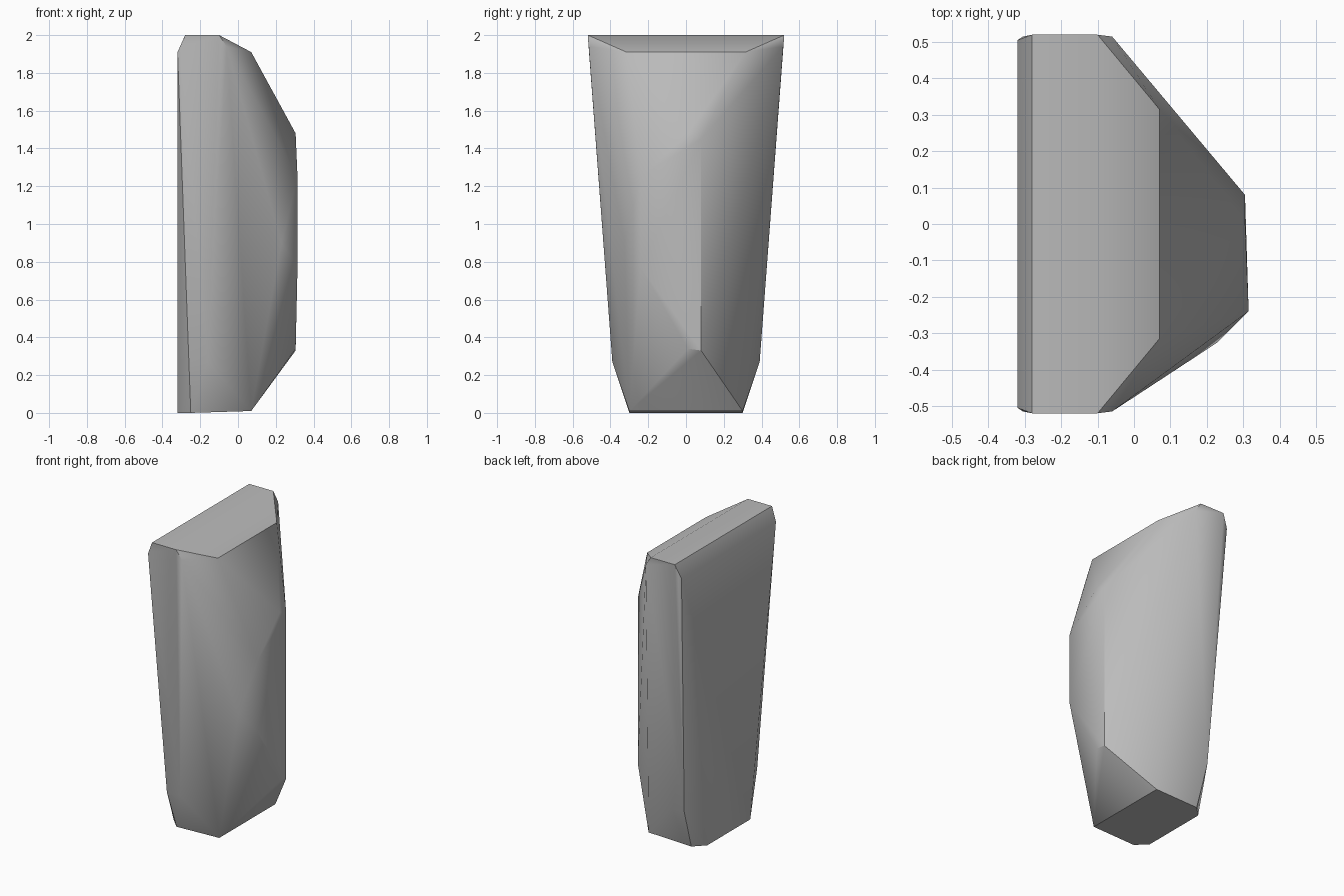
import bpy
import bmesh
import math

cube = bpy.data.objects.get("Cube")
if cube:
    bpy.data.objects.remove(cube, do_unlink=True)

# Stone colour
stone = bpy.data.materials.new("stone grey")
stone.use_nodes = True
grey = (0.5, 0.5, 0.5, 1)
stone.diffuse_color = grey
bsdf = stone.node_tree.nodes["Principled BSDF"]
bsdf.inputs["Base Color"].default_value = grey
bsdf.inputs["Roughness"].default_value = 0.9

# Corners repeated on both sides: x, half depth, z
paired = [
    (-0.28, 0.52, 2.0), (-0.10, 0.52, 2.0),      # top ledge
    (-0.305, 0.515, 1.93), (-0.06, 0.515, 1.94),  # worn top corners
    (-0.32, 0.505, 1.91), (0.07, 0.315, 1.91),   # shoulder
    (-0.26, 0.39, 0.27), (-0.16, 0.39, 0.27),    # lower chamfer
    (-0.32, 0.23, 0.0), (-0.25, 0.30, 0.0), (0.07, 0.30, 0.01),  # foot
]

# Corners of the uneven bulging face: x, y, z
bulge = [
    (0.305, 0.08, 1.45), (0.305, 0.01, 1.48), (0.315, -0.24, 1.25),
    (0.315, -0.24, 0.77), (0.305, 0.01, 0.34), (0.305, 0.08, 0.33),
    (0.23, -0.325, 0.90),
]

# Rock: faceted hull around the corners
bm = bmesh.new()
for x, y, z in paired:
    for side in (-1, 1):
        bm.verts.new((x, side * y, z))
for corner in bulge:
    bm.verts.new(corner)
result = bmesh.ops.convex_hull(bm, input=bm.verts[:])
spare = {g for g in result["geom_interior"] + result["geom_unused"]
         if isinstance(g, bmesh.types.BMVert)}
bmesh.ops.delete(bm, geom=list(spare), context="VERTS")
bmesh.ops.dissolve_limit(bm, angle_limit=math.radians(1),
                         verts=bm.verts[:], edges=bm.edges[:])
bmesh.ops.recalc_face_normals(bm, faces=bm.faces[:])

mesh = bpy.data.meshes.new("rock")
bm.to_mesh(mesh)
bm.free()
mesh.materials.append(stone)
rock = bpy.data.objects.new("rock", mesh)
bpy.context.collection.objects.link(rock)

# Soft shading across shallow edges, crisp across steep ones
bpy.ops.object.select_all(action="DESELECT")
rock.select_set(True)
bpy.context.view_layer.objects.active = rock
bpy.ops.object.shade_smooth_by_angle(angle=math.radians(30))
